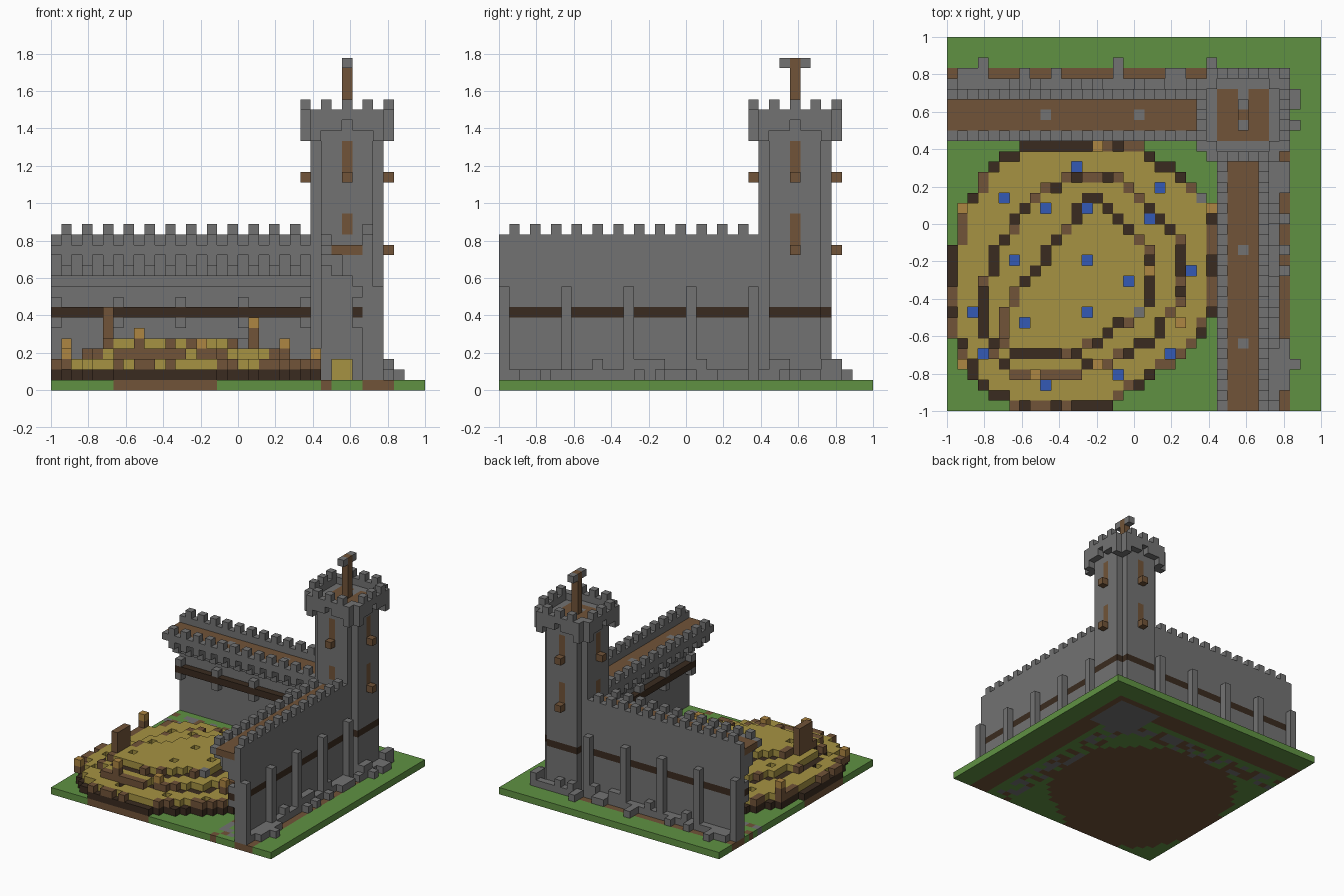
import bpy
import random
from mathutils import Vector

random.seed(4)
old = bpy.data.objects.get("Cube")
if old:
    bpy.data.objects.remove(old, do_unlink=True)

CELL = 1 / 18
COLOURS = {
    "stone": (0.17, 0.17, 0.17),
    "wood": (0.165, 0.088, 0.04),
    "dark_wood": (0.042, 0.024, 0.014),
    "straw": (0.38, 0.29, 0.055),
    "grass": (0.115, 0.285, 0.055),
    "gold": (0.42, 0.24, 0.055),
    "water": (0.034, 0.1, 0.46),
}
MATS = list(COLOURS)
for name, rgb in COLOURS.items():
    mat = bpy.data.materials.new(name)
    mat.use_nodes = True
    mat.diffuse_color = (*rgb, 1)
    mat.node_tree.nodes["Principled BSDF"].inputs["Base Color"].default_value = (*rgb, 1)

parts = {}


def block(part, colour, xs, ys, zs):
    """Fill a box of cells; each range is (start, stop) or a single index."""
    spans = [range(*s) if isinstance(s, tuple) else (s,) for s in (xs, ys, zs)]
    cells = parts.setdefault(part, {})
    for i in spans[0]:
        for j in spans[1]:
            for k in spans[2]:
                cells[i, j, k] = colour


def region(corners):
    """Cells inside a clockwise convex outline, and its edge cells."""
    pts = [Vector(c) for c in corners]
    inside = set()
    for i in range(36):
        for j in range(36):
            p = Vector((i, j))
            if all((b - a).normalized().cross(p - a) < 0.4
                   for a, b in zip(pts, pts[1:] + pts[:1])):
                inside.add((i, j))
    edge = {(i, j) for i, j in inside
            if not {(i + 1, j), (i - 1, j), (i, j + 1), (i, j - 1)} <= inside}
    return inside, edge


# Stepped field: each tier has a dark rim with wooden teeth and a straw top
tiers = [
    [(7, 25), (18, 25), (22, 22), (25, 19), (25, 7), (22, 5), (18, 0),
     (6, 0), (3, 2), (0, 7), (0, 13), (1, 19), (4, 23)],
    [(11, 22), (16, 22), (21, 17), (22, 16), (22, 10), (19, 6), (15, 4),
     (11, 3), (6, 3), (3, 7), (3, 11), (4, 15), (7, 19)],
    [(13, 20), (14, 20), (19, 15), (19, 10), (15, 7), (12, 5), (6, 5),
     (5, 6), (5, 9)],
]
field_cells = set()
for level, corners in enumerate(tiers, 1):
    inside, edge = region(corners)
    if level == 1:
        field_cells = inside
    for i, j in sorted(inside):
        if level == 1 or (i, j) in edge:
            block("field", "dark_wood", i, j, level)
        if (i, j) not in edge:
            block("field", "straw", i, j, level + 1)
        elif random.random() < 0.38:
            block("field", "wood", i, j, level + 1)

# Water holes, torches, rocks and the gate on the field
field = parts["field"]
for i, j in [(12, 23), (5, 20), (9, 19), (13, 19), (20, 21), (19, 18), (6, 14),
             (13, 14), (17, 12), (23, 13), (2, 9), (7, 8), (13, 9), (3, 5),
             (21, 5), (16, 3), (9, 2)]:
    top = max(k for k in range(1, 6) if (i, j, k) in field)
    if top > 1:
        del field[i, j, top]
    field[i, j, max(top - 1, 1)] = "water"
for i, j, top in [(1, 19, 4), (25, 19, 3), (19, 13, 6), (22, 8, 4), (8, 3, 5),
                  (14, 25, 3), (14, 4, 4), (1, 4, 3)]:
    block("torches", "wood", i, j, (2, top))
    block("torches", "gold", i, j, top)
for i, j, k in [(24, 20, 2), (18, 9, 4)]:
    block("rocks", "stone", i, j, k)
block("gate", "wood", 5, (7, 10), (3, 8))
block("hay_bale", "straw", (27, 29), (8, 10), (1, 3))

# Ground slab, with soil and footings where things stand
block("ground", "grass", (0, 36), (0, 36), 0)
ground = parts["ground"]
for i, j, k in ground:
    b = max(i, j)
    if (i, j) in field_cells:
        ground[i, j, k] = "wood"
    elif 25 <= i < 32 and 25 <= j < 32:
        ground[i, j, k] = "stone"
    elif 30 <= b < 33:
        ground[i, j, k] = "wood"
    elif 26 <= b < 29:
        ground[i, j, k] = random.choice(("wood", "stone", "grass"))


# Walls: a runs along the wall, b runs across it towards the outside
def wall(part, along_x, walk_stones):
    def put(colour, a, b, z):
        block(part, colour, *((a, b) if along_x else (b, a)), z)

    put("stone", (0, 25), 30, (1, 15))
    put("dark_wood", (1, 25), 30, 7)
    put("dark_wood", (0, 25), 29, 7)
    put("stone", (0, 25), 29, (10, 13))
    put("stone", (0, 25), 28, (11, 13))
    put("wood", (0, 25), (27, 30), 13)
    put("stone", (0, 25), 26, 13)
    for a in walk_stones:
        put("stone", a, 28, 13)
    for a in range(1, 25, 2):
        put("stone", a, 30, 15)
        put("stone", a, 26, 14)
        put("stone", a, 27, (11, 13))
        put("stone", a, 26, 12)
    for a in range(0, 25, 6):
        put("stone", a, (30, 32), (1, 10))
        for z in (6, 8):
            put("stone", a, 29, z)
    # Rubble along the foot
    for a in range(33):
        first = 31 if a < 25 else 32
        put("stone", a, first, (1, random.choice((2, 2, 2, 3)))) if not (
            a % 6 == 0 and a < 25) else None
        if random.random() < 0.45:
            put("stone", a, first + 1, 1)
            if a < 25 and random.random() < 0.25:
                put("stone", a, first + 2, 1)


wall("back_wall", True, (9, 18))
wall("right_wall", False, (6, 15))

# Tower shaft with cut corners and a band on its outer faces
block("tower", "stone", (25, 32), (25, 32), (1, 26))
block("tower", "dark_wood", (25, 32), 31, 7)
block("tower", "dark_wood", 31, (25, 32), 7)
for i in (25, 31):
    for j in (25, 31):
        for k in range(1, 26):
            del parts["tower"][i, j, k]
block("tower", "wood", (26, 31), (26, 31), 25)
block("tower", "stone", 28, (27, 31), 25)

# Windows and sills on the four sides, then the overhanging parapet
for face, out, outer in ((25, 24, False), (31, 32, True)):
    for flip in (False, True):
        def side(part, colour, t, b, z):
            block(part, colour, *((b, t) if flip else (t, b)), z)

        side("tower", "wood", 28, face, (20, 24))
        side("tower", "wood", 28, face, (13 if outer else 15, 17))
        for z in (20, 13) if outer else (20,):
            side("sills", "wood", 28, out, z)
        for t in range(25, 32):
            bottom = (26, 25, 25, 24)[abs(t - 28)]
            side("parapet", "stone", t, out, (bottom, 27))
            if t % 2 == 0:
                side("parapet", "stone", t, out, 27)
for i in (25, 31):
    for j in (25, 31):
        block("parapet", "stone", i, j, (24, 27))

# Mast with a crosspiece
block("mast", "wood", 28, 28, (26, 32))
for j in (27, 29):
    block("mast", "stone", 28, j, 31)

# Build one mesh per part, keeping only the exposed cell faces
taken = {c for cells in parts.values() for c in cells}
for part, cells in parts.items():
    verts, faces, slots = {}, [], []
    for cell, colour in cells.items():
        for axis in range(3):
            for sign in (0, 1):
                near = list(cell)
                near[axis] += 2 * sign - 1
                if tuple(near) in taken:
                    continue
                u, v = (axis + 1) % 3, (axis + 2) % 3
                quad = []
                for du, dv in ((0, 0), (1, 0), (1, 1), (0, 1)):
                    p = list(cell)
                    p[axis] += sign
                    p[u] += du
                    p[v] += dv
                    quad.append(verts.setdefault(tuple(p), len(verts)))
                faces.append(quad if sign else quad[::-1])
                slots.append(MATS.index(colour))
    mesh = bpy.data.meshes.new(part)
    mesh.from_pydata([(x * CELL - 1, y * CELL - 1, z * CELL) for x, y, z in verts],
                     [], faces)
    for name in MATS:
        mesh.materials.append(bpy.data.materials[name])
    mesh.polygons.foreach_set("material_index", slots)
    mesh.update()
    bpy.context.collection.objects.link(bpy.data.objects.new(part, mesh))
